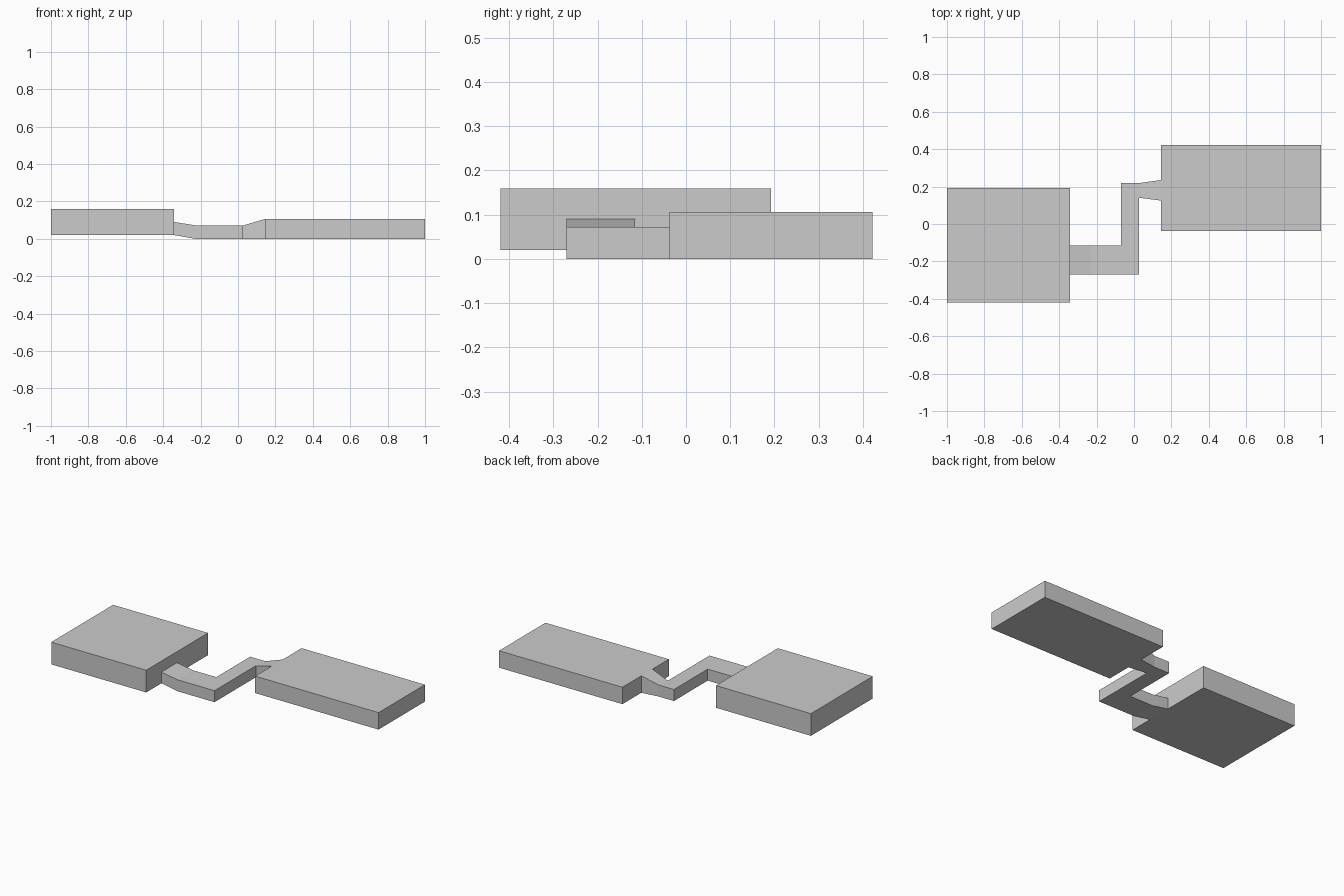
import bpy
import bmesh

cube = bpy.data.objects.get("Cube")
if cube:
    bpy.data.objects.remove(cube, do_unlink=True)

grey = bpy.data.materials.new("plain grey")
grey.use_nodes = True
grey.diffuse_color = (0.6, 0.6, 0.6, 1)
grey.node_tree.nodes["Principled BSDF"].inputs["Base Color"].default_value = grey.diffuse_color


def sweep(name, rungs):
    """Join rungs (right x, right y, left x, left y, bottom, top) into a capped solid."""
    bm = bmesh.new()
    rings = []
    for rx, ry, lx, ly, low, high in rungs:
        corners = [(rx, ry, low), (lx, ly, low), (lx, ly, high), (rx, ry, high)]
        rings.append([bm.verts.new(c) for c in corners])
    for a, b in zip(rings, rings[1:]):
        for i in range(4):
            j = (i + 1) % 4
            bm.faces.new((a[i], a[j], b[j], b[i]))
    bm.faces.new(rings[0])
    bm.faces.new(rings[-1])
    bmesh.ops.recalc_face_normals(bm, faces=bm.faces[:])
    mesh = bpy.data.meshes.new(name)
    bm.to_mesh(mesh)
    bm.free()
    mesh.materials.append(grey)
    obj = bpy.data.objects.new(name, mesh)
    bpy.context.collection.objects.link(obj)
    return obj


def slab(name, x0, x1, y0, y1, low, high):
    return sweep(name, [(x, y0, x, y1, low, high) for x in (x0, x1)])


# Two large blocks
slab("thick_block", -1, -0.342, -0.42, 0.192, 0.02, 0.159)
slab("long_block", 0.145, 1, -0.037, 0.422, 0, 0.106)

# Cranked walkway: ramp, elbow, arm, second elbow and flared neck
top = 0.072
sweep("connecting_passage", [
    (-0.342, -0.27, -0.342, -0.115, 0.02, 0.09),
    (-0.23, -0.27, -0.23, -0.115, 0, top),
    (0.026, -0.27, -0.07, -0.115, 0, top),
    (0.026, 0.14, -0.07, 0.22, 0, top),
    (0.03, 0.14, 0.035, 0.22, 0, top),
    (0.145, 0.125, 0.145, 0.235, 0, 0.106),
])
